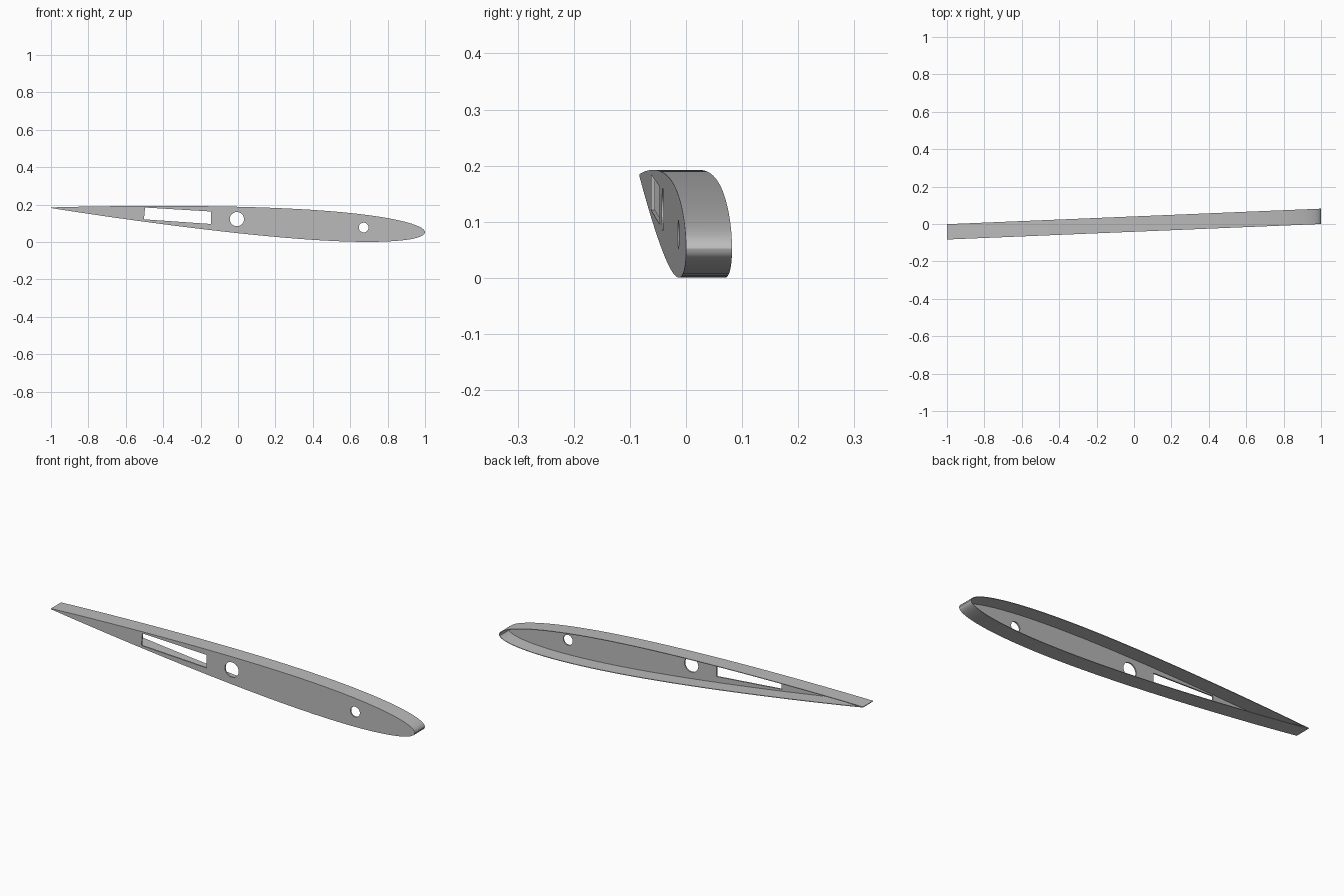
import bpy, bmesh
from math import sin, cos, pi, radians
from mathutils import Matrix

if "Cube" in bpy.data.objects:
    bpy.data.objects.remove(bpy.data.objects["Cube"])

DEPTH = 0.082    # front-to-back width of the rib
WEB = 0.007      # web plate thickness
SKIN = 0.003     # flange thickness
SWEEP = 0.0415   # sideways slant of the whole rib

grey = bpy.data.materials.new("plain grey")
grey.use_nodes = True
colour = (0.5, 0.5, 0.5, 1)
grey.diffuse_color = colour
grey.node_tree.nodes["Principled BSDF"].inputs["Base Color"].default_value = colour


def half_thickness(c):
    """Symmetric aerofoil half thickness at chord fraction c."""
    return 0.8 * (0.2969 * c**0.5 - 0.126 * c - 0.3516 * c**2
                  + 0.2843 * c**3 - 0.1015 * c**4)


def aerofoil(inset=0.0, steps=48):
    """Closed outline from the tail over the top, round the nose and back."""
    top, bottom = [], []
    for i in range(steps + 1):
        c = (1 + cos(pi * i / steps)) / 2
        x = (1 - 2 * c) * (1 - inset)
        mid = 0.1175 - 0.0655 * x
        h = half_thickness((1 - x) / 2 if inset else c)
        h = max(h - inset, 0.0004)
        top.append((x, mid + h))
        bottom.append((x, mid - h))
    if not inset:
        top[-1] = (1, 0.052)
        bottom.pop()
    return top + bottom[::-1]


def circle(x, z, r, steps=40):
    return [(x + r * cos(2 * pi * i / steps), z + r * sin(2 * pi * i / steps))
            for i in range(steps)]


def plate(name, loops, front, back):
    """Extrude filled outlines from front to back, then slant them."""
    curve = bpy.data.curves.new(name, "CURVE")
    curve.dimensions = "2D"
    curve.fill_mode = "BOTH"
    curve.extrude = (back - front) / 2
    for loop in loops:
        spline = curve.splines.new("POLY")
        spline.points.add(len(loop) - 1)
        for point, (x, z) in zip(spline.points, loop):
            point.co = (x, z, 0, 1)
        spline.use_cyclic_u = True
    temp = bpy.data.objects.new(name + " outline", curve)
    bpy.context.collection.objects.link(temp)
    bpy.context.view_layer.update()
    mesh = bpy.data.meshes.new_from_object(
        temp.evaluated_get(bpy.context.evaluated_depsgraph_get()))
    bpy.data.objects.remove(temp)

    slant = Matrix.Identity(4)
    slant[1][0] = SWEEP
    slant[1][3] = (front + back) / 2 - SWEEP
    bm = bmesh.new()
    bm.from_mesh(mesh)
    bm.transform(slant @ Matrix.Rotation(radians(90), 4, "X"))
    bmesh.ops.remove_doubles(bm, verts=bm.verts, dist=0.00005)
    bmesh.ops.recalc_face_normals(bm, faces=bm.faces)
    bm.to_mesh(mesh)
    bm.free()

    mesh.name = name
    mesh.materials.clear()
    mesh.materials.append(grey)
    obj = bpy.data.objects.new(name, mesh)
    bpy.context.collection.objects.link(obj)
    bpy.ops.object.select_all(action="DESELECT")
    obj.select_set(True)
    bpy.context.view_layer.objects.active = obj
    bpy.ops.object.shade_smooth_by_angle(angle=radians(30))
    return obj


# Thin flange wrapping the whole aerofoil edge
plate("flange", [aerofoil(), aerofoil(SKIN)], 0, DEPTH)

# Front web with a tapered slot and two round holes
slot = [(-0.497, 0.184), (-0.145, 0.163), (-0.145, 0.096), (-0.503, 0.121)]
plate("web", [aerofoil(SKIN), slot,
              circle(-0.006, 0.122, 0.038), circle(0.672, 0.077, 0.026)], 0, WEB)
